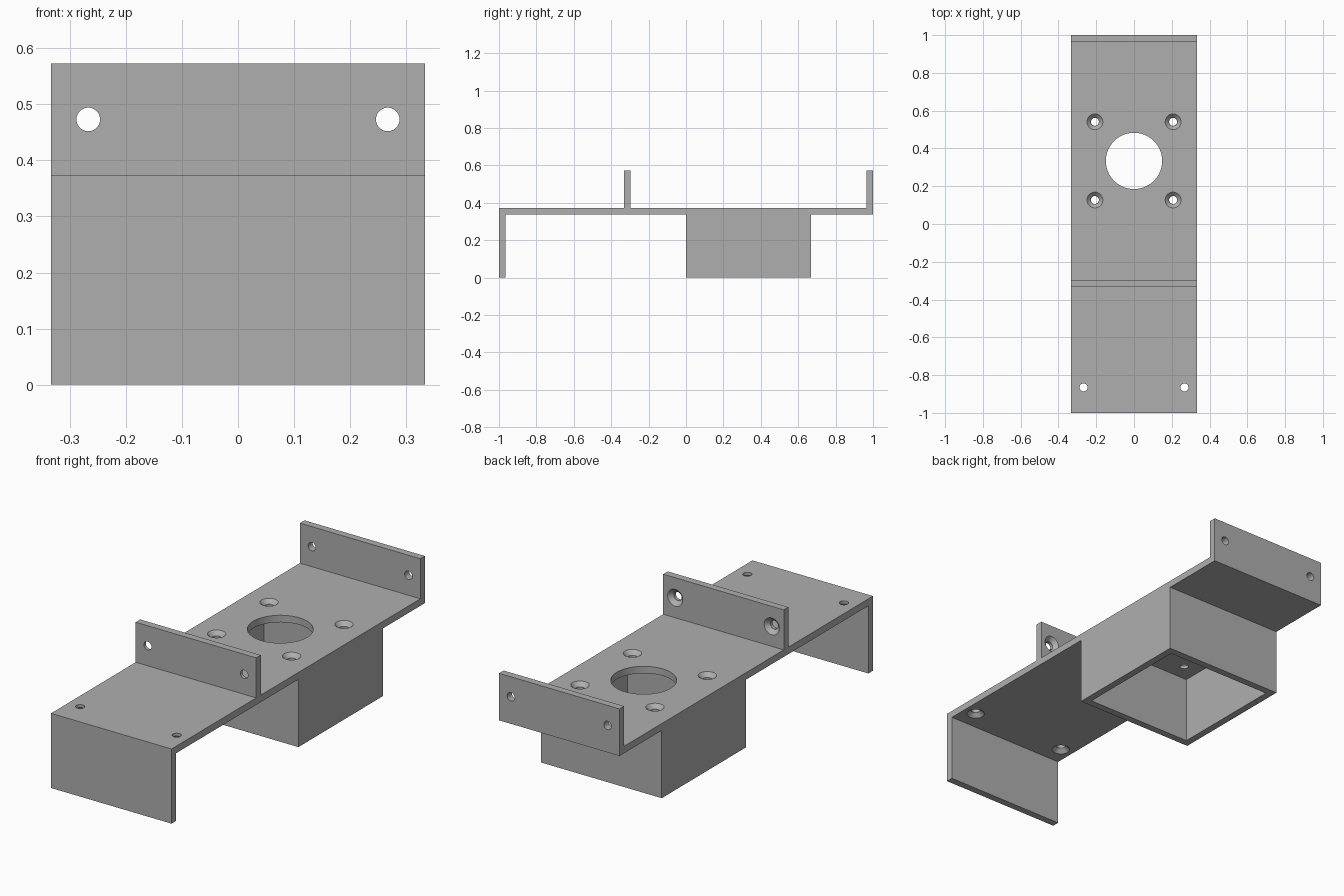
import bpy, bmesh
from mathutils import Vector, Matrix

cube = bpy.data.objects.get("Cube")
if cube:
    bpy.data.objects.remove(cube, do_unlink=True)

HALF = 0.333            # half width
T = 0.036               # sheet thickness
UNDER, TOP, LIP = 0.338, 0.373, 0.573
BOX_Y = 0.334           # centre of the motor box
HOLE, SINK = 0.021, 0.042

grey = bpy.data.materials.new("plain grey")
grey.use_nodes = True
colour = (0.43, 0.43, 0.43, 1)
grey.diffuse_color = colour
grey.node_tree.nodes["Principled BSDF"].inputs["Base Color"].default_value = colour


def make_object(name, bm):
    bmesh.ops.recalc_face_normals(bm, faces=bm.faces)
    mesh = bpy.data.meshes.new(name)
    bm.to_mesh(mesh)
    bm.free()
    mesh.materials.append(grey)
    obj = bpy.data.objects.new(name, mesh)
    bpy.context.collection.objects.link(obj)
    return obj


def extrude_profile(name, points, offset):
    bm = bmesh.new()
    face = bm.faces.new([bm.verts.new(p) for p in points])
    res = bmesh.ops.extrude_face_region(bm, geom=[face], use_keep_orig=True)
    moved = [v for v in res["geom"] if isinstance(v, bmesh.types.BMVert)]
    bmesh.ops.translate(bm, verts=moved, vec=offset)
    return make_object(name, bm)


def add_cone(bm, centre, axis, r1, r2, depth, sides=40):
    """Cone whose r1 end points against the axis."""
    turn = Vector((0, 0, 1)).rotation_difference(Vector(axis)).to_matrix().to_4x4()
    bmesh.ops.create_cone(bm, cap_ends=True, segments=sides, radius1=r1,
                          radius2=r2, depth=depth,
                          matrix=Matrix.Translation(centre) @ turn)


def cut(target, cutter):
    cutter.hide_render = True
    mod = target.modifiers.new("holes", 'BOOLEAN')
    mod.operation, mod.solver, mod.object = 'DIFFERENCE', 'EXACT', cutter
    bpy.context.view_layer.objects.active = target
    bpy.ops.object.modifier_apply(modifier=mod.name)
    bpy.data.objects.remove(cutter, do_unlink=True)


# Bent sheet: front skirt, long plate, middle flange and back flange
side = [(-1, 0), (-1 + T, 0), (-1 + T, UNDER), (1, UNDER), (1, LIP),
        (1 - T, LIP), (1 - T, TOP), (-0.296, TOP), (-0.296, LIP),
        (-0.332, LIP), (-0.332, TOP), (-1, TOP)]
bracket = extrude_profile("bracket_plate", [(-HALF, y, z) for y, z in side],
                          (2 * HALF, 0, 0))

# Screw holes: position, drilling direction from the countersunk side, countersunk or not
screws = []
for s in (-1, 1):
    screws += [((s * 0.267, -0.865, UNDER), (0, 0, 1), True),
               ((s * 0.267, -0.296, 0.473), (0, -1, 0), True),
               ((s * 0.267, 1, 0.473), (0, -1, 0), False)]
    for t in (-1, 1):
        screws.append(((s * 0.207, BOX_Y + t * 0.207, TOP), (0, 0, -1), True))

drills, sinks = bmesh.new(), bmesh.new()
add_cone(drills, (0, BOX_Y, TOP), (0, 0, 1), 0.149, 0.149, 0.2, 96)
for pos, axis, sunk in screws:
    pos, axis = Vector(pos), Vector(axis)
    add_cone(drills, pos, axis, HOLE, HOLE, 0.16)
    if sunk:
        add_cone(sinks, pos + axis * 0.005, axis, SINK + 0.01, HOLE + 0.001, 0.03)
cut(bracket, make_object("drill_cutter", drills))
cut(bracket, make_object("countersink_cutter", sinks))

# Open-bottomed motor box under the plate
bm = bmesh.new()


def ring(half, z):
    return [bm.verts.new((x * half, BOX_Y + y * half, z))
            for x, y in ((-1, -1), (1, -1), (1, 1), (-1, 1))]


outer_low, outer_top = ring(HALF, 0), ring(HALF, UNDER)
inner_low, inner_top = ring(HALF - T, 0), ring(HALF - T, UNDER)
for a, b in ((outer_low, outer_top), (inner_low, inner_top),
             (outer_low, inner_low), (outer_top, inner_top)):
    for i in range(4):
        j = (i + 1) % 4
        bm.faces.new((a[i], a[j], b[j], b[i]))
box = make_object("motor_box", bm)

# Smooth hole walls, sharp sheet edges
for obj in (bracket, box):
    bpy.ops.object.select_all(action='DESELECT')
    obj.select_set(True)
    bpy.context.view_layer.objects.active = obj
    bpy.ops.object.shade_smooth_by_angle(angle=0.5)
